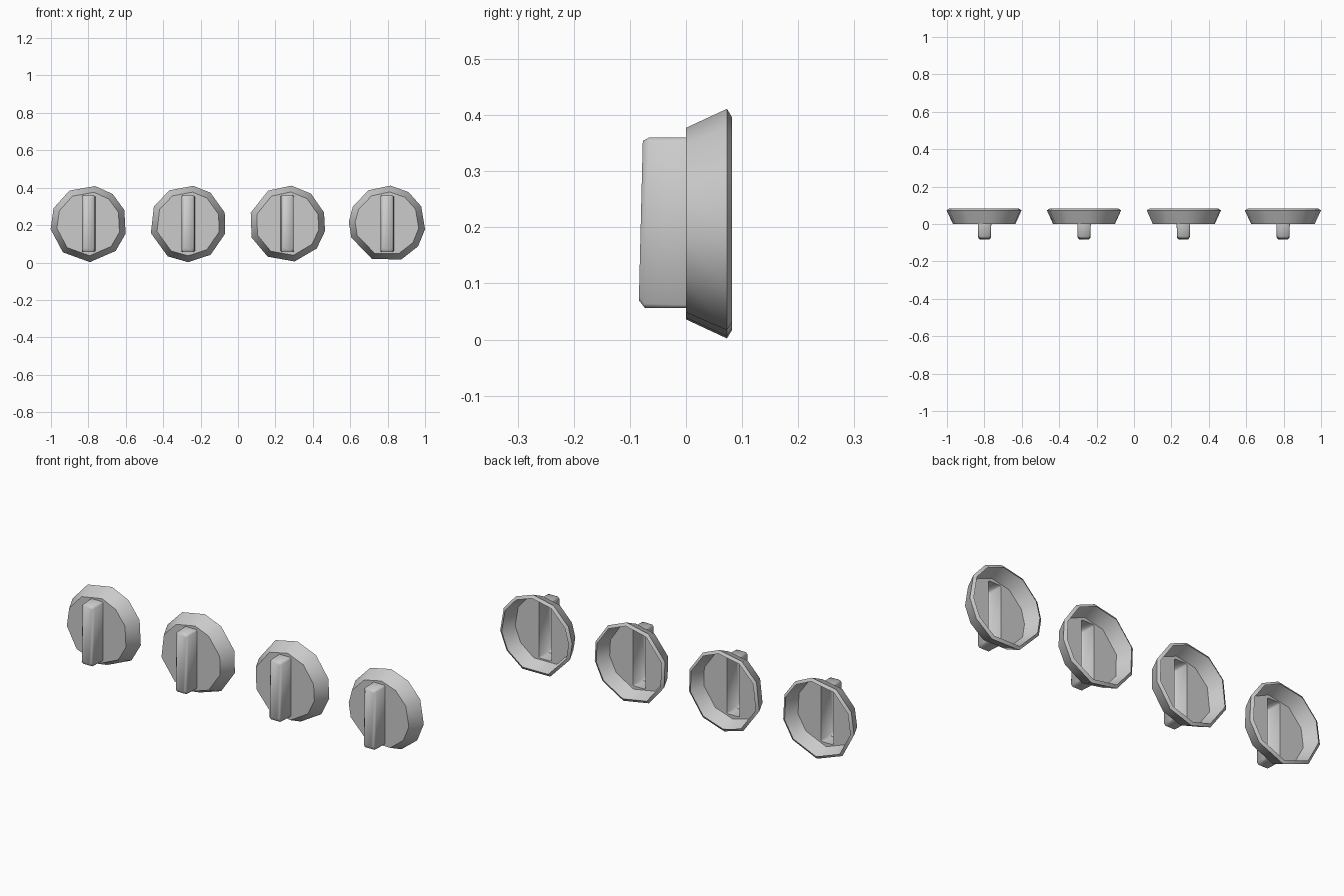
import bpy, bmesh, math

if "Cube" in bpy.data.objects:
    bpy.data.objects.remove(bpy.data.objects["Cube"])

CENTRE_Z = 0.207

grey = bpy.data.materials.new("light grey")
grey.diffuse_color = (0.6, 0.6, 0.6, 1)
grey.use_nodes = True
grey.node_tree.nodes["Principled BSDF"].inputs["Base Color"].default_value = grey.diffuse_color

# Knob centres and the slightly uneven corner angles of each dial
KNOBS = [
    (-0.799, (80, 51, 21, -15, -45, -88, -132, 188, 156, 120)),
    (-0.267, (82, 54, 17, -15, -54, -90, -122, 194, 153, 119)),
    (0.264, (84, 52, 17, -11, -40, -79, -121, 201, 163, 120)),
    (0.797, (85, 56, 27, -8, -36, -68, -113, 201, 177, 153, 119)),
]


def add_loop(bm, points):
    verts = [bm.verts.new(p) for p in points]
    for i, v in enumerate(verts):
        bm.edges.new((v, verts[(i + 1) % len(verts)]))
    return verts


def skin(bm, loops):
    """Join matching loops with quads."""
    for a, b in zip(loops, loops[1:]):
        n = len(a)
        for i in range(n):
            j = (i + 1) % n
            bm.faces.new((a[i], a[j], b[j], b[i]))


def slot(w, top, bottom, c, y_top, y_bottom):
    """Upright rectangle with cut corners, leaning from y_bottom to y_top."""
    outline = [(w - c, top), (w, top - c), (w, bottom + c), (w - c, bottom)]
    outline += [(-x, z) for x, z in reversed(outline)]
    return [(x, y_bottom + (y_top - y_bottom) * (z - bottom) / (top - bottom),
             z - CENTRE_Z) for x, z in outline]


def finish(bm, name, x):
    bmesh.ops.recalc_face_normals(bm, faces=bm.faces)
    front = min(bm.faces, key=lambda f: f.calc_center_median().y)
    if front.normal.y > 0:
        bmesh.ops.reverse_faces(bm, faces=bm.faces)
    mesh = bpy.data.meshes.new(name)
    bm.to_mesh(mesh)
    bm.free()
    mesh.materials.append(grey)
    ob = bpy.data.objects.new(name, mesh)
    ob.location = (x, 0, CENTRE_Z)
    bpy.context.collection.objects.link(ob)
    bpy.ops.object.select_all(action='DESELECT')
    ob.select_set(True)
    bpy.context.view_layer.objects.active = ob
    bpy.ops.object.shade_smooth_by_angle(angle=math.radians(50))


BASE = slot(0.036, 0.36, 0.056, 0.006, 0, 0)

for number, (x, angles) in enumerate(KNOBS, 1):
    # Hollow dial: flared wall with an inward lip, open at the back
    bm = bmesh.new()
    rings = []
    for radius, y in ((0.171, 0), (0.205, 0.073), (0.19, 0.082)):
        rings.append(add_loop(bm, [
            (radius * math.cos(math.radians(a)), y,
             radius * math.sin(math.radians(a))) for a in angles]))
    skin(bm, rings)
    # Front face with the slot behind the grip left open
    hole = set(add_loop(bm, BASE))
    ring = set(rings[0])
    edges = [e for e in bm.edges
             if set(e.verts) <= hole or set(e.verts) <= ring]
    bmesh.ops.triangle_fill(bm, use_beauty=True, edges=edges,
                            normal=(0, -1, 0))
    finish(bm, f"dial_{number}", x)

    # Hollow grip: upright bar with softened front edges
    bm = bmesh.new()
    loops = [add_loop(bm, p) for p in (
        BASE,
        slot(0.034, 0.36, 0.056, 0.008, -0.066, -0.073),
        slot(0.025, 0.354, 0.07, 0.008, -0.077, -0.084))]
    skin(bm, loops)
    bm.faces.new(loops[-1])
    finish(bm, f"grip_{number}", x)
